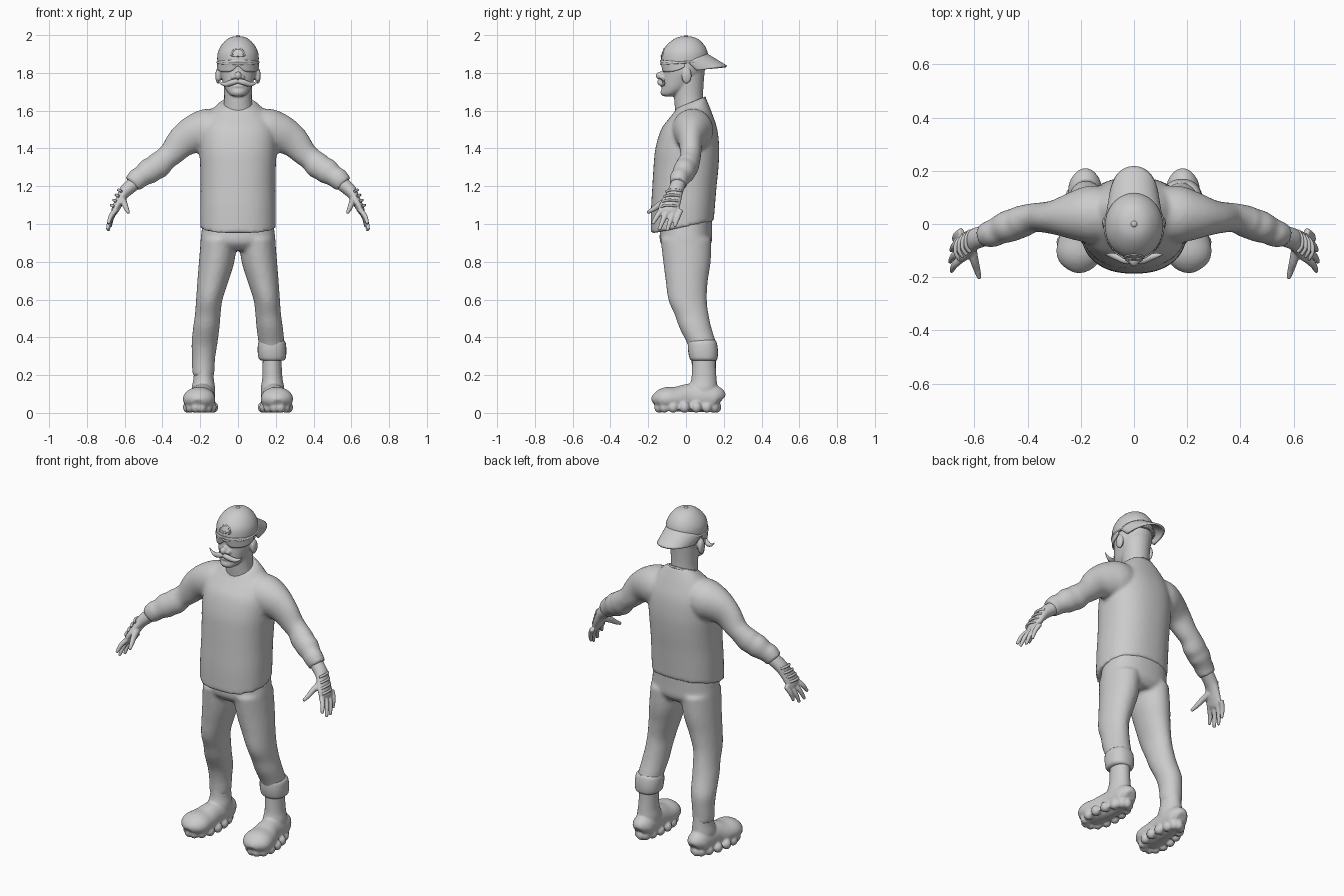
import bpy, bmesh, math
from mathutils import Vector, Matrix

cube = bpy.data.objects.get("Cube")
if cube:
    bpy.data.objects.remove(cube)

grey = bpy.data.materials.new("light grey")
grey.use_nodes = True
COLOUR = (0.6, 0.6, 0.6, 1)
grey.diffuse_color = COLOUR
grey.node_tree.nodes["Principled BSDF"].inputs["Base Color"].default_value = COLOUR
made = []
X, Y, Z = Vector((1, 0, 0)), Vector((0, 1, 0)), Vector((0, 0, 1))


def spline(rows, steps):
    """Catmull-Rom interpolation through rows of numbers."""
    out = []
    for i in range(len(rows) - 1):
        p = [rows[max(0, min(len(rows) - 1, i + k))] for k in (-1, 0, 1, 2)]
        for s in range(steps):
            t = s / steps
            out.append([b + t / 2 * (c - a + t * (2 * a - 5 * b + 4 * c - d + t * (3 * (b - c) + d - a)))
                        for a, b, c, d in zip(*p)])
    return out + [list(rows[-1])]


def loft(bm, rows, ref=None, side=1, n=28, power=2.0, steps=4):
    """Skin sections (x, y, z, rx, ry, tilt): level ones, or square to the path when ref is set."""
    rows = [tuple(r) + (0,) * (6 - len(r)) for r in rows]
    rows = spline([(r[0] * side,) + r[1:] for r in rows], steps)
    rings = []
    for i, (x, y, z, rx, ry, tilt) in enumerate(rows):
        a, b = X, Y + Z * tilt
        if ref:
            tangent = Vector(rows[min(i + 1, len(rows) - 1)][:3]) - Vector(rows[max(i - 1, 0)][:3])
            a = tangent.cross(ref).normalized()
            b = a.cross(tangent).normalized()
        ring = []
        for k in range(n):
            c, s = math.cos(math.tau * k / n), math.sin(math.tau * k / n)
            c, s = (math.copysign(abs(v) ** (2 / power), v) for v in (c, s))
            ring.append(bm.verts.new(Vector((x, y, z)) + a * c * max(rx, 0.001) + b * s * max(ry, 0.001)))
        rings.append(ring)
    for low, high in zip(rings, rings[1:]):
        for k in range(n):
            j = (k + 1) % n
            bm.faces.new((low[k], low[j], high[j], high[k]))
    bm.faces.new(rings[0])
    bm.faces.new(rings[-1])


def tube(bm, points, r, ref=Y, side=1):
    loft(bm, [(*p, r, r) for p in points], ref, side, n=10)


def ball(bm, centre, size):
    matrix = Matrix.Translation(centre) @ Matrix.Diagonal((*size, 1))
    bmesh.ops.create_uvsphere(bm, u_segments=20, v_segments=12, radius=1, matrix=matrix)


def finish(name, bm, voxel=0, smooth=4, thick=0):
    """Turn the bmesh into an object; voxel blends overlapping pieces into one skin."""
    bmesh.ops.recalc_face_normals(bm, faces=bm.faces)
    mesh = bpy.data.meshes.new(name)
    bm.to_mesh(mesh)
    bm.free()
    mesh.materials.append(grey)
    obj = bpy.data.objects.new(name, mesh)
    bpy.context.collection.objects.link(obj)
    if voxel:
        mod = obj.modifiers.new("blend", 'REMESH')
        mod.mode, mod.voxel_size, mod.use_smooth_shade = 'VOXEL', voxel, True
        mod = obj.modifiers.new("soften", 'SMOOTH')
        mod.iterations = smooth
    if thick:
        mod = obj.modifiers.new("thickness", 'SOLIDIFY')
        mod.thickness, mod.offset = thick, 0
    made.append(obj)


def sheet(name, f, nu, nv, thick):
    """Thin curved panel from f(u, v), u in -1..1 and v in 0..1."""
    bm = bmesh.new()
    grid = [[bm.verts.new(f(2 * i / nu - 1, j / nv)) for j in range(nv + 1)] for i in range(nu + 1)]
    for i in range(nu):
        for j in range(nv):
            bm.faces.new((grid[i][j], grid[i + 1][j], grid[i + 1][j + 1], grid[i][j + 1]))
    finish(name, bm, thick=thick)


def oval(cy, z, rx, ry, tilt=0, n=24):
    return [(rx * math.sin(math.tau * k / n), cy + ry * math.cos(math.tau * k / n),
             z + tilt * ry * math.cos(math.tau * k / n)) for k in range(n + 1)]


# Shirt: torso and both bunched sleeves blended together
bm = bmesh.new()
loft(bm, [(0, -.02, .982, .2, .167, .2), (0, -.015, 1.1, .2, .17, .1), (0, -.008, 1.2, .198, .17),
          (0, 0, 1.3, .2, .172), (0, .007, 1.4, .205, .169), (0, .017, 1.5, .2, .149),
          (0, .025, 1.57, .165, .115, .1), (0, .026, 1.62, .12, .088, .3), (0, .026, 1.645, .085, .076, .4)],
     n=48, power=2.3)
for side in (1, -1):
    loft(bm, [(.08, .03, 1.51, .1, .1), (.16, .035, 1.495, .115, .11), (.23, .03, 1.475, .103, .09),
              (.295, .025, 1.435, .085, .065), (.35, .025, 1.375, .067, .056), (.385, .022, 1.345, .062, .055),
              (.42, .01, 1.312, .07, .06), (.445, 0, 1.295, .066, .06), (.475, -.01, 1.277, .068, .06),
              (.51, -.025, 1.252, .055, .053), (.53, -.035, 1.24, .057, .052), (.56, -.042, 1.21, .05, .046)],
         Y, side)
finish("shirt", bm, .011)

bm = bmesh.new()
tube(bm, oval(.026, 1.637, .084, .075, .42), .006, Z)
finish("collar", bm)

# Trousers: hips and two legs, one leg rolled up above the ankle
bm = bmesh.new()
loft(bm, [(0, .01, 1.06, .18, .13), (0, 0, .96, .193, .138), (0, 0, .9, .195, .135), (0, .005, .86, .15, .1)],
     n=40, power=2.3)
leg = [(.1, 0, .92, .097, .135), (.113, .005, .8, .094, .126), (.132, .004, .7, .083, .112),
       (.152, .008, .6, .07, .102), (.16, .03, .52, .068, .09), (.168, .05, .45, .07, .085),
       (.178, .085, .36, .068, .076), (.182, .094, .29, .061, .068), (.183, .095, .235, .06, .064),
       (.184, .095, .195, .056, .064)]
loft(bm, leg, side=-1)
loft(bm, leg[:-2])
finish("trousers", bm, .011)

bm = bmesh.new()
loft(bm, [(.18, .085, .385, .062, .07), (.18, .087, .37, .073, .076), (.18, .09, .33, .076, .079),
          (.181, .093, .29, .072, .074), (.182, .094, .277, .06, .065)], power=2.3)
finish("rolled_cuff", bm)

# Boots with lumpy soles, and gloved hands
palm = Vector((.638, -.085, 1.1))
tips = [(.686, -.178, 1.0), (.692, -.143, .968), (.687, -.1, .963), (.676, -.06, .985)]
for label, side in (("left", 1), ("right", -1)):
    bm = bmesh.new()
    loft(bm, [(.183, .183, .06, .03, .04), (.183, .16, .075, .058, .065), (.185, .1, .08, .065, .075),
              (.19, .02, .08, .067, .075), (.2, -.05, .073, .08, .066), (.207, -.11, .073, .085, .062),
              (.21, -.15, .062, .067, .046), (.212, -.17, .05, .03, .026)], Z, side)
    loft(bm, [(.183, .085, .06, .06, .085), (.183, .09, .13, .062, .077), (.182, .095, .18, .054, .067),
              (.181, .095, .24, .051, .063), (.181, .095, .3, .05, .062)], side=side)
    for k in range(15):
        a = math.tau * k / 15
        y = .008 + .152 * math.cos(a)
        x = .197 - .08 * y + (.067 - .09 * y) * math.sin(a)
        ball(bm, (x * side, y, .03), (.026, .028, .03))
    finish(label + "_boot", bm, .007, 2)

    bm = bmesh.new()
    loft(bm, [(.55, -.04, 1.215, .038, .04), (.595, -.055, 1.175, .034, .04), (.617, -.068, 1.14, .026, .046),
              (.638, -.085, 1.1, .023, .053), (.652, -.096, 1.07, .019, .052), (.657, -.1, 1.058, .012, .045)],
         Y, side)
    for i, tip in enumerate(tips):
        base = palm + Vector((.008, .043 - .033 * (3 - i) + .013, -.025))
        middle = (base + Vector(tip)) / 2 + Vector((.007, 0, .004))
        loft(bm, [(*base, .014, .016), (*middle, .013, .014), (*tip, .008, .009)], Y, side, n=12)
    loft(bm, [(.612, -.085, 1.13, .02, .022), (.6, -.135, 1.105, .016, .018), (.59, -.17, 1.08, .013, .014),
              (.58, -.205, 1.06, .008, .009)], Y, side, n=12)
    finish(label + "_glove", bm, .005, 2)

    # Padded straps on the back of the glove
    bm = bmesh.new()
    for k in range(4):
        shift = Vector((.628, -.055, 1.18)) + Vector((.013, -.009, -.027)) * k
        tube(bm, [shift + Vector(p) for p in ((-.012, -.05, -.008), (.003, -.028, 0), (.003, .005, 0),
                                              (-.012, .03, -.005))], .007, X, side)
    finish(label + "_glove_straps", bm)

# Head: skull, neck, ears and nose
bm = bmesh.new()
loft(bm, [(0, -.092, 1.676, .03, .03), (0, -.078, 1.69, .05, .054), (0, -.052, 1.72, .07, .077),
          (0, -.033, 1.76, .084, .093), (0, -.014, 1.8, .096, .108), (0, -.008, 1.85, .1, .114),
          (0, -.005, 1.9, .09, .1)])
loft(bm, [(0, .025, 1.58, .085, .08), (0, .015, 1.65, .074, .077), (0, .013, 1.72, .075, .079),
          (0, .01, 1.82, .085, .09)])
for side in (1, -1):
    ball(bm, (.105 * side, .003, 1.785), (.015, .027, .043))
    ball(bm, (.022 * side, -.125, 1.777), (.015, .017, .013))
ball(bm, (0, -.135, 1.785), (.02, .026, .022))
ball(bm, (0, -.113, 1.698), (.034, .022, .022))
ball(bm, (0, -.118, 1.73), (.034, .016, .009))
finish("head", bm, .006, 2)

bm = bmesh.new()
for side in (1, -1):
    loft(bm, [(0, -.138, 1.757, .012, .01), (.03, -.137, 1.75, .015, .014), (.062, -.125, 1.74, .013, .013),
              (.09, -.117, 1.746, .007, .008), (.11, -.115, 1.766, .001, .001)], Y, side, n=12)
finish("moustache", bm)


def lens(u, v):
    a = u * 1.6
    height = .062 * (1 - .5 * math.exp(-(u * 7) ** 2)) * (1 - .65 * u ** 4)
    return (.106 * math.sin(a), -.008 - (.127 - .01 * v) * math.cos(a), 1.868 - .012 * u * u - v * height)


sheet("glasses", lens, 48, 6, .008)

# Cap worn backwards, with rim, strap arch and button
bm = bmesh.new()
loft(bm, [(0, -.008, 1.848, .107, .122, .08), (0, -.008, 1.875, .11, .124, .05), (0, -.006, 1.91, .106, .12),
          (0, -.003, 1.945, .089, .101), (0, 0, 1.975, .062, .07), (0, 0, 1.99, .034, .038),
          (0, 0, 1.995, .001, .001)], n=36)
ball(bm, (0, 0, 1.993), (.012, .012, .007))
finish("cap", bm)

bm = bmesh.new()
tube(bm, oval(-.008, 1.856, .108, .123, .07), .006, Z)
arch = [(.034 * math.cos(a), -.125 + .011 * math.sin(a), 1.892 + .036 * math.sin(a))
        for a in (math.pi * k / 8 for k in range(9))]
tube(bm, arch, .005)
tube(bm, [arch[0], (0, -.13, 1.89), arch[-1]], .005, Z)
finish("cap_trim", bm)


def brim(u, v):
    a = u * 1.4
    reach = v * .108 * (1 - .6 * u ** 4)
    return ((.107 - .012 * v) * math.sin(a), -.008 + .115 * math.cos(a) + reach,
            1.9 - .066 * v - u * u * (.045 - .025 * v))


sheet("cap_brim", brim, 32, 8, .01)

bpy.ops.object.select_all(action='DESELECT')
for obj in made:
    obj.select_set(True)
bpy.context.view_layer.objects.active = made[0]
bpy.ops.object.shade_smooth_by_angle(angle=math.radians(50))
